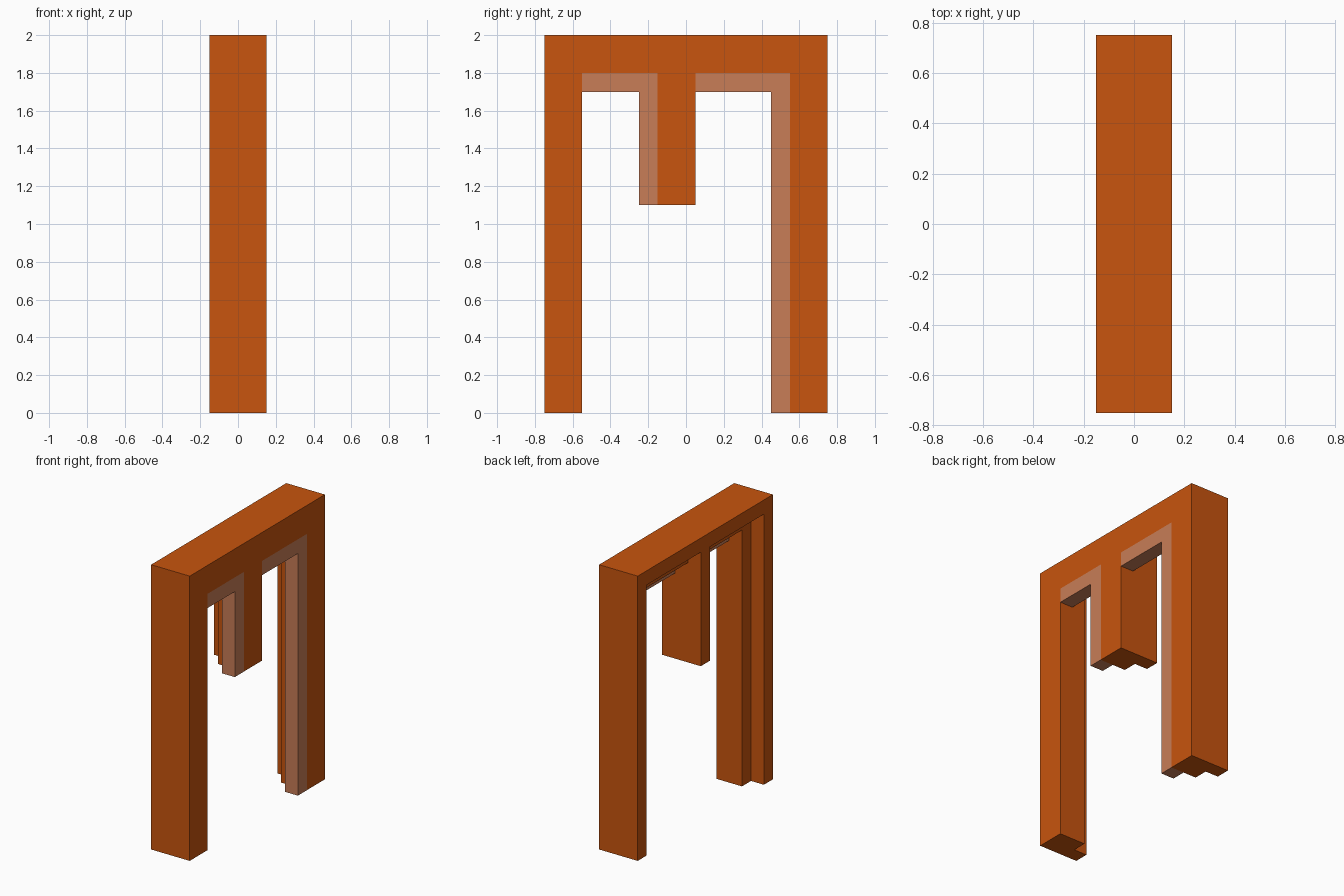
import bpy
import bmesh

cube = bpy.data.objects.get("Cube")
if cube:
    bpy.data.objects.remove(cube, do_unlink=True)


def make_material(name, color):
    mat = bpy.data.materials.new(name)
    mat.use_nodes = True
    mat.diffuse_color = color
    mat.node_tree.nodes["Principled BSDF"].inputs["Base Color"].default_value = color
    return mat


orange = make_material("burnt orange", (0.578, 0.089, 0.0044, 1))
tan = make_material("dusty tan", (0.578, 0.205, 0.095, 1))


def extrude_profile(name, profile, x0, x1, mat):
    """Extrude a (y, z) outline along x from x0 to x1."""
    bm = bmesh.new()
    face = bm.faces.new([bm.verts.new((x0, y, z)) for y, z in profile])
    result = bmesh.ops.extrude_face_region(bm, geom=[face])
    verts = [v for v in result["geom"] if isinstance(v, bmesh.types.BMVert)]
    bmesh.ops.translate(bm, verts=verts, vec=(x1 - x0, 0, 0))
    bmesh.ops.recalc_face_normals(bm, faces=bm.faces)
    mesh = bpy.data.meshes.new(name)
    bm.to_mesh(mesh)
    bm.free()
    mesh.materials.append(mat)
    obj = bpy.data.objects.new(name, mesh)
    bpy.context.collection.objects.link(obj)
    return obj


def frame_profile(step):
    """Two-bay frame outline; step widens the bays and raises their ceilings."""
    top = 1.8 + step
    front, mid, back = -0.55 - step, -0.15 + step, 0.55 + step
    return [(-0.75, 0), (front, 0), (front, top), (mid, top), (mid, 1.1),
            (0.05, 1.1), (0.05, top), (back, top), (back, 0),
            (0.75, 0), (0.75, 2), (-0.75, 2)]


def trim_profile(y0, y1, bottom):
    """L-shaped band along a bay's ceiling and its rear side."""
    return [(y0, 1.7), (y1 - 0.1, 1.7), (y1 - 0.1, bottom),
            (y1, bottom), (y1, 1.8), (y0, 1.8)]


# Stepped frame: a thick layer and a slimmer one behind it
extrude_profile("main_frame", frame_profile(0), -0.05, 0.15, orange)
extrude_profile("stepped_frame", frame_profile(0.1), -0.15, -0.05, orange)

# Tan bands lining the bays, flush with the outer face
extrude_profile("front_bay_trim", trim_profile(-0.55, -0.15, 1.1), 0.05, 0.15, tan)
extrude_profile("rear_bay_trim", trim_profile(0.05, 0.55, 0), 0.05, 0.15, tan)
